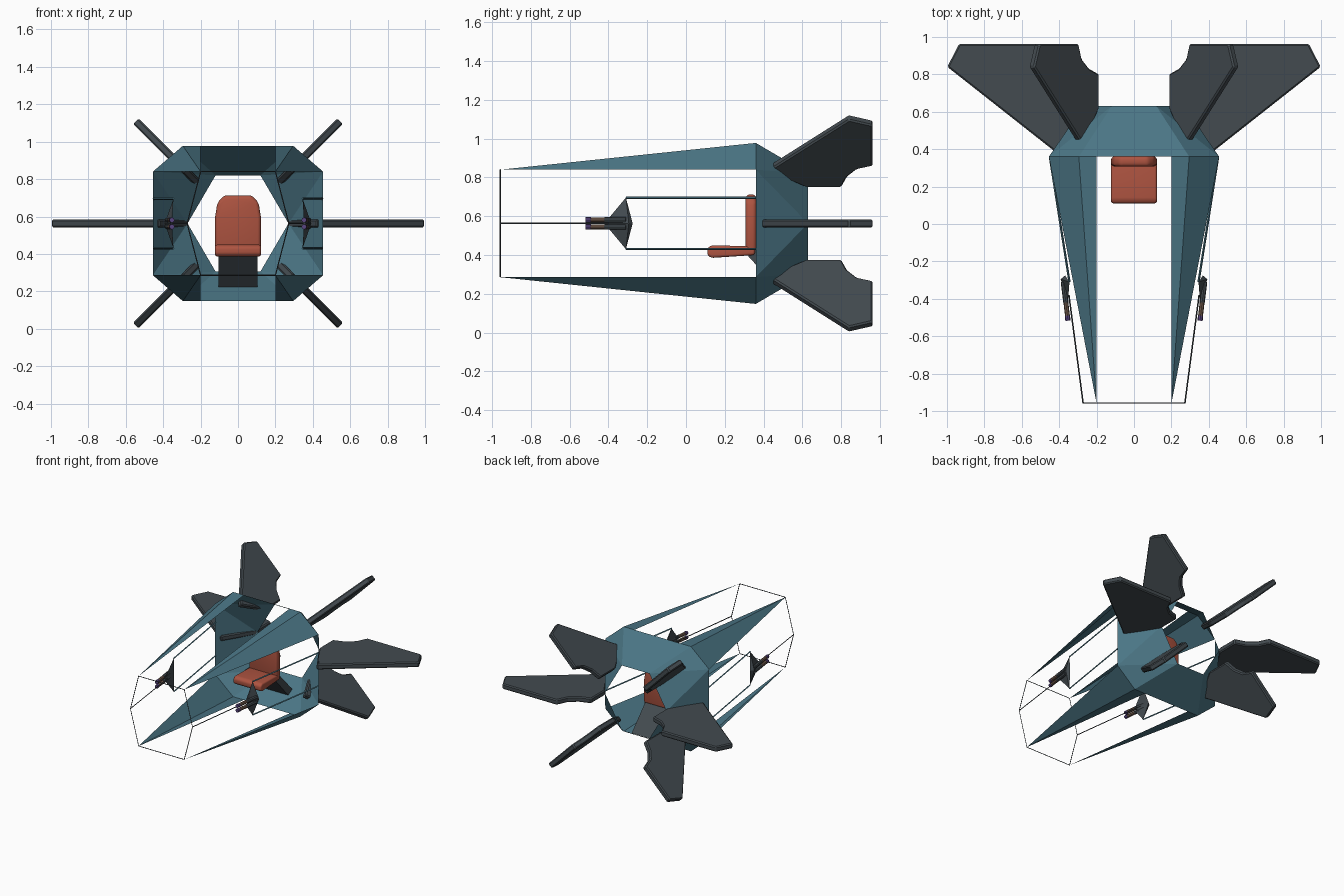
import bpy, bmesh, math
from mathutils import Vector, Matrix

if "Cube" in bpy.data.objects:
    bpy.data.objects.remove(bpy.data.objects["Cube"])

ZC = 0.563  # height of the ship's centre line


def material(name, rgb):
    m = bpy.data.materials.new(name)
    m.diffuse_color = (*rgb, 1)
    m.use_nodes = True
    m.node_tree.nodes["Principled BSDF"].inputs["Base Color"].default_value = m.diffuse_color
    return m


TEAL = material("teal hull", (0.07, 0.18, 0.235))
SLATE = material("slate grey", (0.056, 0.07, 0.08))
RED = material("seat red", (0.42, 0.088, 0.052))
PURPLE = material("muzzle purple", (0.10, 0.06, 0.22))
BROWN = material("barrel brown", (0.16, 0.10, 0.07))


def finish(bm, name, mat, bevel=0, segs=1, smooth=False):
    bmesh.ops.recalc_face_normals(bm, faces=bm.faces)
    me = bpy.data.meshes.new(name)
    bm.to_mesh(me)
    bm.free()
    me.materials.append(mat)
    ob = bpy.data.objects.new(name, me)
    bpy.context.collection.objects.link(ob)
    if bevel:
        b = ob.modifiers.new("bevel", 'BEVEL')
        b.width, b.segments = bevel, segs
    if smooth:
        for p in me.polygons:
            p.use_smooth = True
    return ob


def surface(name, faces, mat):
    """Mesh from a list of point lists, mirrored in x and about the centre height."""
    bm = bmesh.new()
    for sx in (1, -1):
        for sz in (1, -1):
            for f in faces:
                bm.faces.new([bm.verts.new((sx * x, y, ZC + sz * z)) for x, y, z in f])
    bmesh.ops.remove_doubles(bm, verts=bm.verts, dist=1e-4)
    return finish(bm, name, mat)


def prism(name, pts, axis, depth, mat, xf=None, **kw):
    """Extrude a closed outline symmetrically along axis; pts are 3D points."""
    bm = bmesh.new()
    d = Vector(axis) * depth / 2
    a = [bm.verts.new(Vector(p) - d) for p in pts]
    b = [bm.verts.new(Vector(p) + d) for p in pts]
    bm.faces.new(a)
    bm.faces.new(b[::-1])
    n = len(pts)
    for i in range(n):
        j = (i + 1) % n
        bm.faces.new((a[i], b[i], b[j], a[j]))
    if xf:
        bm.transform(xf)
    return finish(bm, name, mat, **kw)


def rod(name, p, q, r, mat, sides=4):
    p, q = Vector(p), Vector(q)
    bm = bmesh.new()
    bmesh.ops.create_cone(bm, cap_ends=True, segments=sides, radius1=r, radius2=r,
                          depth=(q - p).length)
    bm.transform(Matrix.Translation((p + q) / 2) @ (q - p).to_track_quat('Z', 'Y').to_matrix().to_4x4())
    return finish(bm, name, mat)


# hull key points (z relative to centre line)
nose = (0.2, -0.96, 0.277)
a0, a1, a2 = (0.2, 0.36, 0.415), (0.295, 0.36, 0.415), (0.455, 0.36, 0.277)
a3 = (0.455, 0.36, 0)
b0, b1 = (0.12, 0.63, 0.257), (0.27, 0.63, 0)

# four long tapering panels reaching to the nose
surface("nose_panels", [[nose, a0, a1], [nose, a1, a2]], TEAL)
# rear collar narrowing to the open tail ring
mid_a, mid_b = (0, 0.36, 0.415), (0, 0.63, 0.257)
surface("rear_hull", [[mid_a, a0, b0, mid_b], [a0, a1, b0], [a1, a2, b0],
                      [a2, b1, b0], [a2, a3, b1]], TEAL)

# thin canopy frame around the nose
ring = [(0.2, -0.958, ZC + 0.277), (0.272, -0.958, ZC), (0.2, -0.958, ZC - 0.277)]
ring += [(-x, y, z) for x, y, z in ring[::-1]]
for i in range(6):
    rod("nose_frame", ring[i], ring[(i + 1) % 6], 0.003, SLATE)

# side rails and guns
for s in (1, -1):
    rod("side_rail", (s * 0.272, -0.958, ZC), (s * 0.348, -0.38, ZC), 0.004, SLATE)
    for t in (1, -1):
        rod("window_rail", (s * 0.345, -0.31, ZC + t * 0.132),
            (s * 0.45, 0.36, ZC + t * 0.132), 0.006, TEAL)
        # gun mount: folded plate spreading from barrel to rails
        bm = bmesh.new()
        tri = [(0.362, -0.40, 0), (0.352, -0.40, t * 0.025), (0.345, -0.31, t * 0.133),
               (0.368, -0.275, 0)]
        vi = [bm.verts.new((s * x, y, ZC + z)) for x, y, z in tri]
        tip = bm.verts.new((s * 0.392, -0.295, ZC))
        for f in ((vi[0], vi[1], tip), (vi[1], vi[2], tip), (vi[2], vi[3], tip),
                  (vi[0], vi[3], vi[2], vi[1])):
            bm.faces.new(f)
        finish(bm, "gun_mount", SLATE)
        # barrel and muzzle
        z = ZC + t * 0.018
        rod("gun_barrel", (s * 0.378, -0.31, z), (s * 0.364, -0.42, z), 0.014, SLATE, 8)
        rod("gun_sleeve", (s * 0.364, -0.42, z), (s * 0.356, -0.49, z), 0.013, BROWN, 8)
        rod("gun_muzzle", (s * 0.356, -0.49, z), (s * 0.353, -0.517, z), 0.014, PURPLE, 8)

# fins: outlines as (radius from centre line, y)
short_fin = [(0.40, 0.42), (0.775, 0.84), (0.735, 0.963), (0.435, 0.963),
             (0.41, 0.88), (0.355, 0.83), (0.28, 0.80), (0.28, 0.62)]
long_fin = [(0.42, 0.385), (0.998, 0.84), (0.935, 0.963), (0.46, 0.963),
            (0.42, 0.88), (0.36, 0.83), (0.27, 0.80), (0.27, 0.63)]
for name, outline, angles in (("side_fin", long_fin, (0, 180)),
                              ("diagonal_fin", short_fin, (45, 135, 225, 315))):
    for a in angles:
        xf = Matrix.Translation((0, 0, ZC)) @ Matrix.Rotation(math.radians(a), 4, 'Y')
        prism(name, [(u, y, 0) for u, y in outline], (0, 0, 1), 0.042, SLATE, xf, bevel=0.008)

# seat cushion and backrest, softly rounded
cushion = [(0, 0.11, 0.40), (0, 0.13, 0.385), (0, 0.355, 0.40), (0, 0.355, 0.445),
           (0, 0.13, 0.45), (0, 0.11, 0.435)]
prism("seat_cushion", cushion, (1, 0, 0), 0.245, RED, bevel=0.028, segs=4, smooth=True)
back = [(-0.122, 0.335, 0.42), (0.122, 0.335, 0.42), (0.122, 0.335, 0.60),
        (0.11, 0.335, 0.675), (0.075, 0.335, 0.712), (-0.075, 0.335, 0.712),
        (-0.11, 0.335, 0.675), (-0.122, 0.335, 0.60)]
prism("seat_back", back, (0, 1, 0), 0.055, RED, bevel=0.018, segs=3, smooth=True)

# slanted strut holding the seat to the floor
strut = [(0, 0.32, 0.395), (0, 0.478, 0.222), (0, 0.53, 0.25), (0, 0.36, 0.43)]
prism("seat_strut", strut, (1, 0, 0), 0.21, SLATE)
